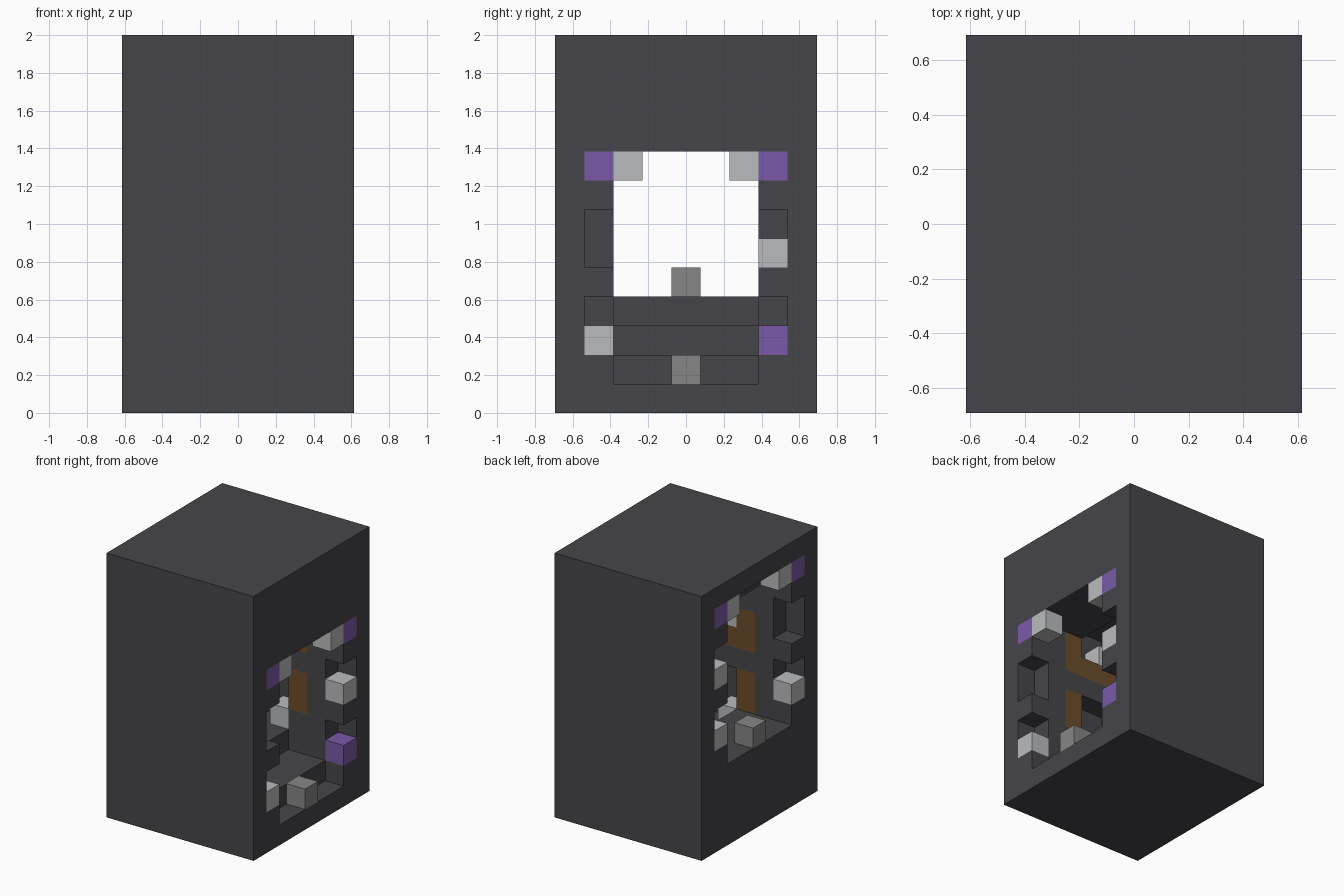
import bpy
import bmesh
from mathutils import Vector
from itertools import product

UNIT = 2 / 13            # one block edge
NX, NY, NZ = 8, 9, 13    # blocks along each axis

cube = bpy.data.objects.get("Cube")
if cube:
    bpy.data.objects.remove(cube, do_unlink=True)


def material(name, rgb):
    m = bpy.data.materials.new(name)
    m.use_nodes = True
    colour = (*rgb, 1)
    m.diffuse_color = colour
    m.node_tree.nodes["Principled BSDF"].inputs["Base Color"].default_value = colour
    return m


stone = material("dark stone", (0.061, 0.061, 0.069))
light = material("light grey", (0.49, 0.5, 0.51))
grey = material("mid grey", (0.238, 0.238, 0.238))
purple = material("purple", (0.195, 0.102, 0.392))
wood = material("brown wood", (0.15, 0.075, 0.024))


def place(p):
    """Block-grid corner to model space."""
    return Vector((p[0] - NX / 2, p[1] - NY / 2, p[2])) * UNIT


def finish(name, bm, mat):
    bmesh.ops.recalc_face_normals(bm, faces=bm.faces)
    mesh = bpy.data.meshes.new(name)
    bm.to_mesh(mesh)
    bm.free()
    mesh.materials.append(mat)
    bpy.context.collection.objects.link(bpy.data.objects.new(name, mesh))


def block(name, lo, hi, mat):
    bm = bmesh.new()
    bmesh.ops.create_cube(bm, size=1)
    a, b = place(lo), place(hi)
    for v in bm.verts:
        v.co = (a + b) / 2 + Vector([c * s for c, s in zip(v.co, b - a)])
    finish(name, bm, mat)


def unit_block(name, cell, mat):
    block(name, cell, [c + 1 for c in cell], mat)


# Stone shell: start solid, then carve the stepped passage and its niches
solid = set(product(range(NX), range(NY), range(NZ)))


def carve(xs, ys, zs):
    solid.difference_update(product(range(*xs), range(*ys), range(*zs)))


FLOORS = [4, 4, 4, 3, 3, 2, 2, 1]
CEILINGS = [12, 11, 11, 10, 10, 9, 9, 9]
for x, (floor, ceiling) in enumerate(zip(FLOORS, CEILINGS)):
    carve((x, x + 1), (2, 7), (floor, ceiling))

SIDES = {"front": 1, "back": 7}
ENDS = {"left": (7, 1), "right": (0, 4)}     # end column and its floor level
for y in SIDES.values():
    for x, floor in ENDS.values():
        for low, high in ((1, 3), (4, 6), (7, 8)):
            carve((x, x + 1), (y, y + 1), (floor + low, floor + high))
    carve((3, 5), (y, y + 1), (3, 6))
    carve((3, 5), (y, y + 1), (8, 10))
    # sockets for the timber
    carve((2, 6), (y, y + 1), (7, 8))
    for x in (2, 5):
        carve((x, x + 1), (y, y + 1), (4, 6))
        carve((x, x + 1), (y, y + 1), (8, 9))

bm = bmesh.new()
corners = {}


def corner(p):
    if p not in corners:
        corners[p] = bm.verts.new(place(p))
    return corners[p]


for cell in solid:
    for axis, step in product(range(3), (0, 1)):
        neighbour = list(cell)
        neighbour[axis] += 2 * step - 1
        if tuple(neighbour) in solid:
            continue
        u, v = (axis + 1) % 3, (axis + 2) % 3
        ring = []
        for du, dv in ((0, 0), (1, 0), (1, 1), (0, 1)):
            p = list(cell)
            p[axis] += step
            p[u] += du
            p[v] += dv
            ring.append(corner(tuple(p)))
        bm.faces.new(ring if step else ring[::-1])
finish("stone_shell", bm, stone)

# Timber frames set into both passage walls
for side, y in SIDES.items():
    block(side + "_beam", (2, y, 7), (6, y + 1, 8), wood)
    for end, x in (("right", 2), ("left", 5)):
        block(f"{side}_{end}_lower_post", (x, y, 4), (x + 1, y + 1, 6), wood)
        block(f"{side}_{end}_upper_post", (x, y, 8), (x + 1, y + 1, 9), wood)

# Blocks standing in the middle niches
for side, x in (("front", 3), ("back", 4)):
    y = SIDES[side]
    unit_block(side + "_low_niche_block", (x, y, 3), light)
    unit_block(side + "_high_niche_block", (x, y, 8), light)

# Blocks around the two passage mouths
for end, (x, floor) in ENDS.items():
    unit_block(end + "_threshold_block", (x, 4, floor), grey)
    for side, y in SIDES.items():
        inner = 2 if side == "front" else 6
        unit_block(f"{end}_{side}_corner_block", (x, y, floor + 7), purple)
        unit_block(f"{end}_{side}_hanging_block", (x, inner, floor + 7), light)
        low = purple if (end, side) == ("left", "back") else light
        unit_block(f"{end}_{side}_low_block", (x, y, floor + 1), low)
    unit_block(end + "_shelf_block", (x, SIDES["back"], floor + 4), light)
